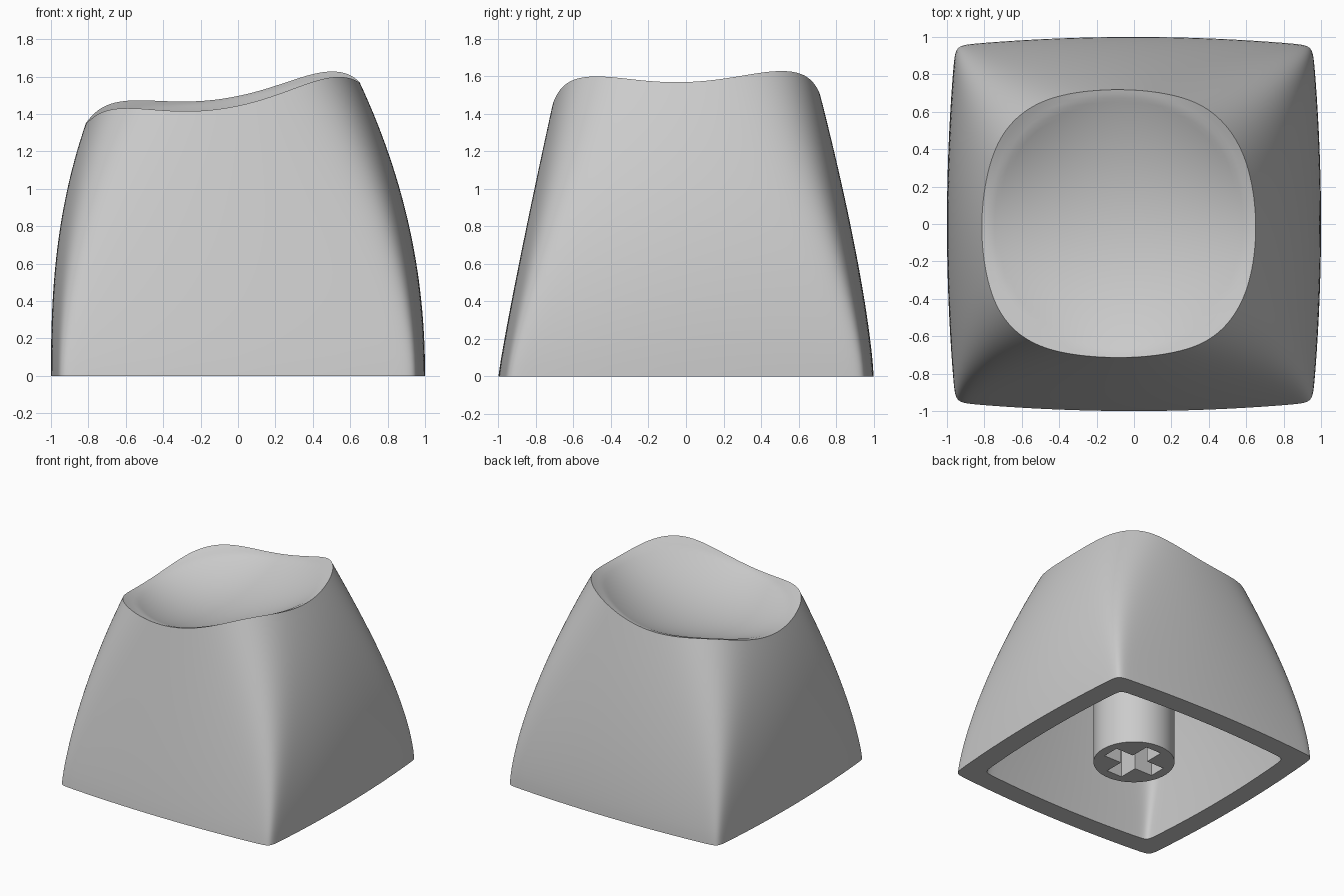
import bpy, bmesh, math

cube = bpy.data.objects.get("Cube")
if cube:
    bpy.data.objects.remove(cube, do_unlink=True)

SEGMENTS = 192
WALL_ROWS = 28
DISH_RINGS = 32

grey = bpy.data.materials.new("light grey plastic")
grey.use_nodes = True
grey.diffuse_color = (0.6, 0.6, 0.6, 1)
grey.node_tree.nodes["Principled BSDF"].inputs["Base Color"].default_value = (0.6, 0.6, 0.6, 1)


def dish(x, y):
    """Height of the tilted, hollowed top with a flatter lip at its corners."""
    u = x + 0.08
    r = math.hypot(u, y)
    lip = 0.25 * max(0, r - 0.69)
    return 1.305 + 0.15 * x + 0.036 * y + 0.33 * r * r + 0.58 * (u * y) ** 2 - lip


def section(t, z, inset=0.0):
    """Point on the bowed, rounded-square outline at height z."""
    a = t + 0.21 * math.sin(4 * t)          # crowd points at the corners
    c, s = math.cos(a), math.sin(a)
    n = 1 / (0.025 + 0.145 * (z / 1.5) ** 1.4)
    bow = 0.045 + 0.09 * (z / 1.5) ** 1.4
    r = (abs(c) ** n + abs(s) ** n) ** (-1 / n)
    u, v = r * c, r * s
    u, v = u * (1 - bow * v * v), v * (1 - bow * u * u)
    right = 1 - 0.35 * (z / 1.57) ** 2.1
    left = 1 - 0.19 * (z / 1.36) ** 2.5
    back = 1 - 0.285 * (z / 1.5) ** 1.35
    front = 1 - 0.285 * (z / 1.43) ** 1.1
    x = u * ((right if u > 0 else left) - inset)
    y = v * ((back if v > 0 else front) - inset)
    return x, y


def rim_height(t):
    z = 1.45
    for _ in range(25):
        z = 0.5 * z + 0.5 * dish(*section(t, z))
    return z


def make_object(name, bm):
    bmesh.ops.recalc_face_normals(bm, faces=bm.faces)
    mesh = bpy.data.meshes.new(name)
    bm.to_mesh(mesh)
    bm.free()
    mesh.materials.append(grey)
    obj = bpy.data.objects.new(name, mesh)
    bpy.context.collection.objects.link(obj)
    return obj


def smooth(obj, degrees):
    bpy.ops.object.select_all(action='DESELECT')
    obj.select_set(True)
    bpy.context.view_layer.objects.active = obj
    bpy.ops.object.shade_smooth_by_angle(angle=math.radians(degrees))


# Hollow shell: dish, rim, outer wall, bottom edge, inner wall, ceiling
angles = [2 * math.pi * i / SEGMENTS for i in range(SEGMENTS)]
tops = [rim_height(t) for t in angles]
rings = []
for k in range(1, DISH_RINGS):
    f = k / DISH_RINGS
    ring = []
    for t, h in zip(angles, tops):
        x, y = section(t, h)
        x, y = -0.08 + (x + 0.08) * f, y * f
        ring.append((x, y, dish(x, y)))
    rings.append(ring)
for k in range(WALL_ROWS + 1):
    f = 1 - k / WALL_ROWS
    rings.append([(*section(t, h * f), h * f) for t, h in zip(angles, tops)])
for k in range(11):
    z = 1.1 * k / 10
    rings.append([(*section(t, z, 0.165), z) for t in angles])

bm = bmesh.new()
loops = [[bm.verts.new(p) for p in ring] for ring in rings]
for a, b in zip(loops, loops[1:]):
    for i in range(SEGMENTS):
        j = (i + 1) % SEGMENTS
        bm.faces.new((a[i], a[j], b[j], b[i]))
for loop, centre in ((loops[0], (-0.08, 0, dish(-0.08, 0))), (loops[-1], (0, 0, 1.1))):
    middle = bm.verts.new(centre)
    for i in range(SEGMENTS):
        bm.faces.new((loop[i], loop[(i + 1) % SEGMENTS], middle))
smooth(make_object("keycap_shell", bm), 35)


# Stem with a cross-shaped socket
def prism(name, outline, z0, z1):
    bm = bmesh.new()
    lower = [bm.verts.new((x, y, z0)) for x, y in outline]
    upper = [bm.verts.new((x, y, z1)) for x, y in outline]
    bm.faces.new(lower)
    bm.faces.new(upper)
    for i in range(len(outline)):
        bm.faces.new((lower[i - 1], lower[i], upper[i], upper[i - 1]))
    return make_object(name, bm)


circle = [(0.305 * math.cos(math.tau * i / 64), 0.305 * math.sin(math.tau * i / 64)) for i in range(64)]
arm, half = 0.23, 0.07
cross = []
for q in range(4):
    c, s = round(math.cos(q * math.pi / 2)), round(math.sin(q * math.pi / 2))
    for x, y in ((arm, -half), (arm, half), (half, half)):
        cross.append((x * c - y * s, x * s + y * c))

stem = prism("stem", circle, 0.03, 1.12)
cutter = prism("socket_cutter", cross, -0.1, 0.5)
cutter.hide_render = True
socket = stem.modifiers.new("socket", 'BOOLEAN')
socket.operation = 'DIFFERENCE'
socket.solver = 'EXACT'
socket.object = cutter
smooth(stem, 35)
bpy.ops.object.modifier_apply(modifier="socket")
bpy.data.objects.remove(cutter, do_unlink=True)
